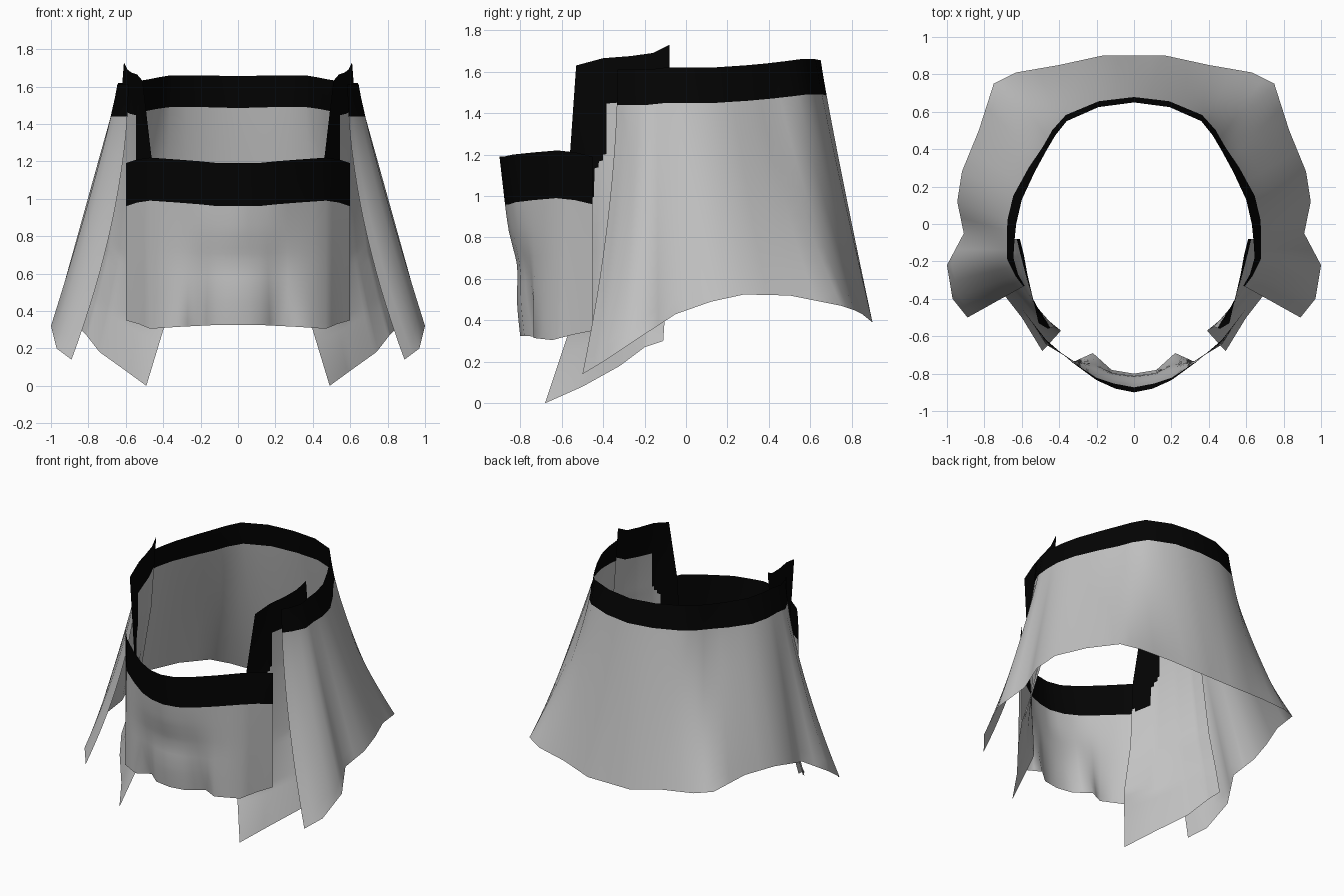
import bpy
import bmesh
import math

cube = bpy.data.objects.get("Cube")
if cube:
    bpy.data.objects.remove(cube, do_unlink=True)


def make_material(name, rgb):
    mat = bpy.data.materials.new(name)
    mat.use_nodes = True
    color = (*rgb, 1.0)
    mat.diffuse_color = color
    mat.node_tree.nodes["Principled BSDF"].inputs["Base Color"].default_value = color
    return mat


cloth = make_material("pale grey cloth", (0.54, 0.54, 0.54))
trim = make_material("black trim", (0.001, 0.001, 0.001))


def hang(top, hem, flare=1.0, steps=12):
    """Points of a hanging column of cloth; flare above one curves it outward."""
    points = []
    for i in range(steps + 1):
        t = i / steps
        s = t ** flare
        points.append((top[0] + (hem[0] - top[0]) * s,
                       top[1] + (hem[1] - top[1]) * s,
                       top[2] + (hem[2] - top[2]) * t))
    return points


def at_height(points, z):
    """Point of a column at height z."""
    for a, b in zip(points, points[1:]):
        if z >= b[2]:
            t = (a[2] - z) / (a[2] - b[2])
            return tuple(p + (q - p) * t for p, q in zip(a, b))
    return points[-1]


def mirrored(columns):
    """Full width from a half that starts on the centre line."""
    left = [[(-x, y, z) for x, y, z in c] for c in columns[:0:-1]]
    return left + columns


def sheet(name, columns, band, is_trim=None, rows=14, splits=2):
    """Cloth sheet with a trim band of constant depth along its top edge."""
    fine = []
    for a, b in zip(columns, columns[1:]):
        for k in range(splits):
            fine.append((a, b, k / splits))
    fine.append((columns[-1], columns[-1], 0))

    def column_rows(points):
        top, low = points[0][2], points[-1][2]
        edge = top - band
        heights = [top, top - band / 2]
        heights += [edge + (low - edge) * i / rows for i in range(rows + 1)]
        return [at_height(points, z) for z in heights]

    bm = bmesh.new()
    grid = []
    for a, b, f in fine:
        pairs = zip(column_rows(a), column_rows(b))
        grid.append([bm.verts.new([p + (q - p) * f for p, q in zip(u, v)])
                     for u, v in pairs])
    for c, d in zip(grid, grid[1:]):
        for r in range(len(c) - 1):
            face = bm.faces.new((c[r], c[r + 1], d[r + 1], d[r]))
            face.smooth = True
            extra = is_trim and is_trim(face.calc_center_median())
            face.material_index = 1 if r < 2 or extra else 0
    mesh = bpy.data.meshes.new(name)
    bm.to_mesh(mesh)
    bm.free()
    mesh.materials.append(cloth)
    mesh.materials.append(trim)
    obj = bpy.data.objects.new(name, mesh)
    bpy.context.collection.objects.link(obj)


# Long skirt around the back and sides, open at the front
skirt = [
    hang((0, .65, 1.655), (0, .9, .39), 1.08),
    hang((.19, .625, 1.66), (.17, .9, .39), 1.08),
    hang((.36, .55, 1.66), (.4, .85, .43), 1.12),
    hang((.42, .475, 1.65), (.63, .81, .45), 1.3),
    hang((.47, .39, 1.64), (.75, .75, .47), 1.45),
    hang((.53, .28, 1.63), (.83, .5, .52), 1.2),
    hang((.6, .13, 1.62), (.92, .28, .525), 1.05),
    hang((.63, 0, 1.62), (.945, .12, .49)),
    hang((.64, -.1, 1.62), (.91, -.05, .43)),
    hang((.645, -.18, 1.61), (1, -.22, .32), 1.15),
    hang((.62, -.27, 1.61), (.97, -.4, .2), 1.5),
    hang((.585, -.33, 1.61), (.89, -.5, .14), 1.8),
]
sheet("back_skirt", mirrored(skirt), .17)

# Short apron across the front
apron = [
    hang((0, -.9, 1.19), (0, -.8, .325)),
    hang((.1, -.88, 1.19), (.12, -.78, .325)),
    hang((.2, -.835, 1.2), (.22, -.69, .32), 1.8),
    hang((.33, -.74, 1.21), (.32, -.735, .315)),
    hang((.47, -.62, 1.22), (.47, -.645, .305)),
    hang((.54, -.53, 1.21), (.53, -.55, .33)),
    hang((.6, -.45, 1.19), (.6, -.45, .35)),
]


def pinch(points):
    """Shallow crease across the lower part of the apron."""
    bent = []
    for x, y, z in points:
        depth = .025 * math.exp(-((z - .66) / .12) ** 2) * max(0, 1 - x / .4)
        bent.append((x, y + depth, z))
    return bent


sheet("front_apron", mirrored([pinch(c) for c in apron]), .23, rows=20)

# Side panels that join apron and skirt, with trim down the front edge
panel = [
    [(.51, -.53, 1.63), (.46, -.56, 1.2), (.43, -.55, .7), (.39, -.57, .33), (.49, -.68, 0)],
    [(.54, -.4, 1.665), (.54, -.4, 1.2), (.54, -.42, .7), (.55, -.45, .33), (.6, -.5, .08)],
    [(.57, -.27, 1.675), (.59, -.27, 1.2), (.63, -.28, .7), (.69, -.3, .4), (.74, -.32, .18)],
    [(.59, -.16, 1.69), (.63, -.16, 1.2), (.7, -.17, .7), (.76, -.18, .45), (.81, -.2, .27)],
    [(.61, -.08, 1.73), (.65, -.08, 1.2), (.73, -.09, .7), (.8, -.1, .45), (.84, -.11, .3)],
]


def on_strap(p):
    """Trim down the front edge, narrowing where it meets the apron."""
    return p.z > .98 and p.y < min(-.385, max(-.45, -.45 + (p.z - 1.12) * .7))


for side, sign in (("left", 1), ("right", -1)):
    columns = [[(sign * x, y, z) for x, y, z in c] for c in panel]
    sheet(side + "_side_panel", columns, .22, on_strap, rows=50, splits=8)
